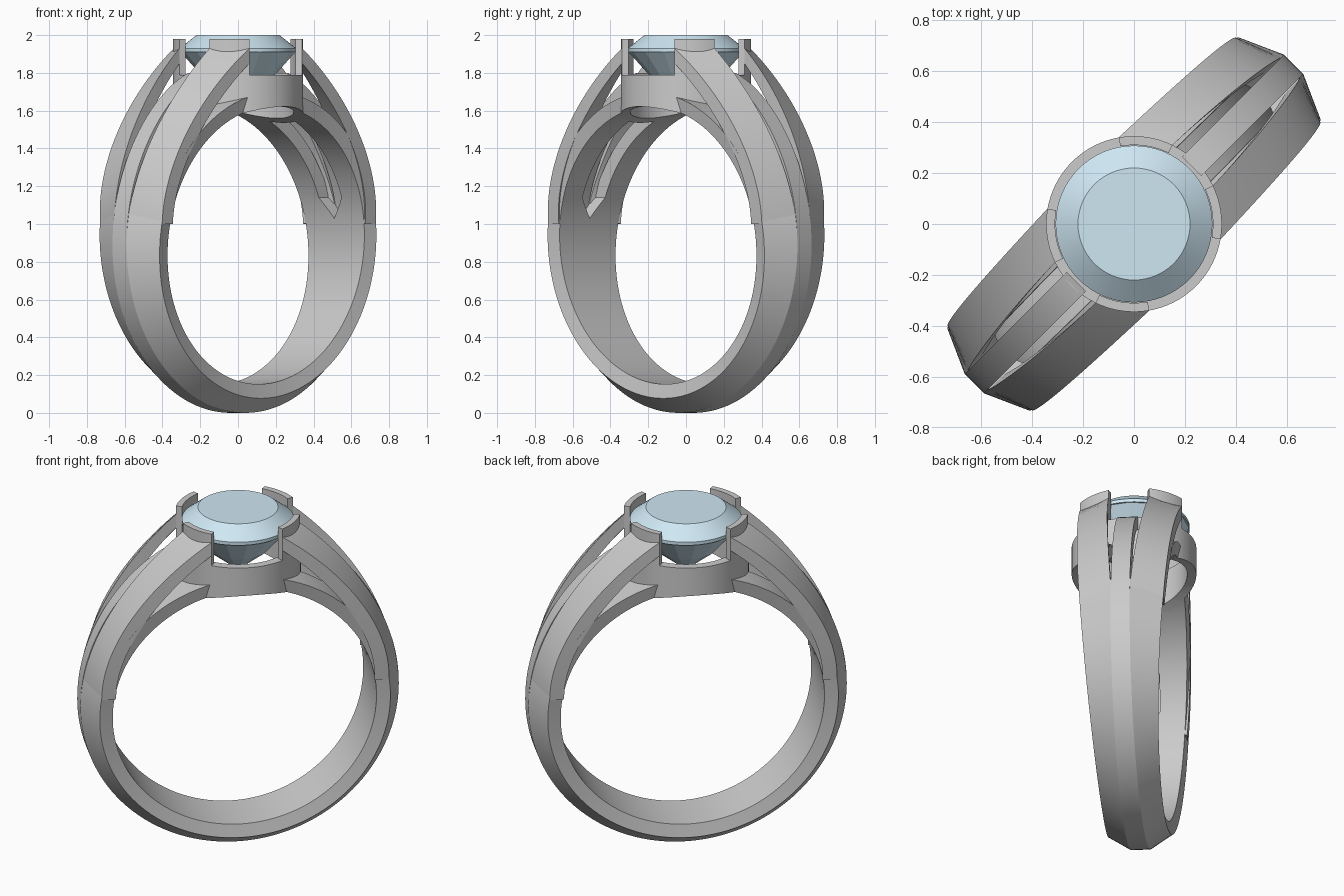
import bpy, bmesh, math
from mathutils import Matrix, Vector

if "Cube" in bpy.data.objects:
    bpy.data.objects.remove(bpy.data.objects["Cube"])

CZ, R_IN, R_EDGE, R_OUT = 0.887, 0.735, 0.81, 0.887   # band centre height and radii
SEAT_R = 0.345


def finish(name, bm):
    bmesh.ops.remove_doubles(bm, verts=bm.verts, dist=1e-5)
    bmesh.ops.recalc_face_normals(bm, faces=bm.faces)
    me = bpy.data.meshes.new(name)
    bm.to_mesh(me)
    bm.free()
    ob = bpy.data.objects.new(name, me)
    bpy.context.collection.objects.link(ob)
    return ob


def loft(name, rings, closed=False):
    """Skin a list of equal-length cross-sections."""
    bm = bmesh.new()
    vs = [[bm.verts.new(p) for p in ring] for ring in rings]
    n, k = len(vs), len(vs[0])
    for i in range(n if closed else n - 1):
        a, b = vs[i], vs[(i + 1) % n]
        for j in range(k):
            bm.faces.new((a[j], a[(j + 1) % k], b[(j + 1) % k], b[j]))
    if not closed:
        bm.faces.new(vs[0])
        bm.faces.new(vs[-1])
    return finish(name, bm)


def arc_wall(name, r0, r1, z0, z1, a0, a1, steps, closed=False):
    """Curved wall with a rectangular section, angles in degrees from +x."""
    rings = []
    for i in range(steps if closed else steps + 1):
        a = math.radians(a0 + (a1 - a0) * i / steps)
        c, s = math.cos(a), math.sin(a)
        rings.append([(r * c, r * s, z) for r, z in ((r0, z0), (r1, z0), (r1, z1), (r0, z1))])
    return loft(name, rings, closed)


def cylinder(name, r, depth, matrix):
    bm = bmesh.new()
    bmesh.ops.create_cone(bm, cap_ends=True, segments=96, radius1=r, radius2=r,
                          depth=depth, matrix=matrix)
    return finish(name, bm)


def cut(ob, cutter):
    cutter.hide_render = True
    mod = ob.modifiers.new("cut", 'BOOLEAN')
    mod.operation, mod.solver, mod.object = 'DIFFERENCE', 'EXACT', cutter
    bpy.context.view_layer.objects.active = ob
    bpy.ops.object.modifier_apply(modifier=mod.name)
    bpy.data.objects.remove(cutter)


def bezier(p, t):
    s = 1 - t
    return Vector(p[0]) * s**3 + Vector(p[1]) * 3*s*s*t + Vector(p[2]) * 3*s*t*t + Vector(p[3]) * t**3


def strip(name, edge_a, edge_b, thick, su=1, sv=1, steps=24):
    """Curved bar between two edge curves given as (x, y, z) bezier points."""
    rings = []
    for i in range(steps + 1):
        t = i / steps
        ang = t * math.pi / 2
        inward = Vector((-math.cos(ang), 0, -math.sin(ang))) * thick
        a, b = bezier(edge_a, t), bezier(edge_b, t)
        rings.append([(p.x * su, p.y * sv, p.z) for p in (a, b, b + inward, a + inward)])
    return loft(name, rings)


# Band: bevelled section, widening upwards, thinner above the split
rings = []
for i in range(128):
    a = 2 * math.pi * i / 128
    s, c = math.sin(a), -math.cos(a)
    z = CZ + R_EDGE * c
    w = 0.165 + 0.067 * z
    k = min(1, max(0, (z - 1.12) / 0.12))
    crest = R_OUT + (R_EDGE - R_OUT) * k
    sect = [(-w + 0.015, R_IN), (-w, R_EDGE), (-0.053, crest),
            (0.053, crest), (w, R_EDGE), (w - 0.015, R_IN)]
    rings.append([(r * s, v, CZ + r * c) for v, r in sect])
band = loft("band", rings, True)
cut(band, cylinder("head_cutter", SEAT_R - 0.01, 0.8, Matrix.Translation((0, 0, 1.8))))

# Pointed window through each shoulder
slot = [(0, 1.03), (0.085, 1.14), (0.1, 1.9), (-0.1, 1.9), (-0.085, 1.14)]
for su in (1, -1):
    cut(band, loft("slot_cutter", [[(su * u, v, z) for v, z in slot] for u in (0.31, 1.2)]))

# Seat: tube trimmed by the finger hole
seat = arc_wall("seat", 0.295, SEAT_R, 1.48, 1.79, 0, 360, 96, True)
cut(seat, cylinder("finger_cutter", R_IN, 2,
                   Matrix.Translation((0, 0, CZ)) @ Matrix.Rotation(math.pi / 2, 4, 'X')))
metal = [band, seat]

# Shoulder strips and prongs
inner = [(0.872, 0.053, 1.05), (0.82, 0.075, 1.38), (0.60, 0.105, 1.70), (0.326, 0.112, 1.93)]
outer = [(0.80, 0.232, 1.0), (0.81, 0.255, 1.32), (0.56, 0.27, 1.68), (0.198, 0.283, 1.93)]
mid = [(0.886, 0.92), (0.88, 1.30), (0.62, 1.68), (0.32, 1.80)]
for su in (1, -1):
    side = "right" if su > 0 else "left"
    edges = [[(u, v, z) for u, z in mid] for v in (-0.053, 0.053)]
    metal.append(strip(f"centre_strip_{side}", *edges, 0.08, su))
    for sv in (1, -1):
        tag = f"{side}_{'back' if sv > 0 else 'front'}"
        metal.append(strip(f"shoulder_strip_{tag}", inner, outer, 0.08, su, sv))
        prong = arc_wall(f"prong_{tag}", 0.31, SEAT_R, 1.75, 1.98, 19, 55, 10)
        prong.data.transform(Matrix.Diagonal((su, sv, 1, 1)))
        if su * sv < 0:
            prong.data.flip_normals()
        metal.append(prong)

# Gem: round crown, faceted pavilion
def disc_stack(name, levels, n):
    return loft(name, [[(r * math.cos(2 * math.pi * j / n), r * math.sin(2 * math.pi * j / n), z)
                        for j in range(n)] for r, z in levels])

crown = disc_stack("gem_crown", [(0.308, 1.91), (0.308, 1.93), (0.22, 2.0)], 64)
pavilion = disc_stack("gem_pavilion", [(0.305, 1.912), (0.17, 1.76), (0.01, 1.63)], 16)
mat = bpy.data.materials.new("pale_blue_gem")
mat.diffuse_color = (0.62, 0.80, 0.90, 1)
mat.use_nodes = True
mat.node_tree.nodes["Principled BSDF"].inputs["Base Color"].default_value = mat.diffuse_color
for g in (crown, pavilion):
    g.data.materials.append(mat)

# Turn the ring onto the diagonal and smooth the curved parts
for ob in metal + [crown, pavilion]:
    ob.data.transform(Matrix.Rotation(math.pi / 4, 4, 'Z'))
    bpy.ops.object.select_all(action='DESELECT')
    ob.select_set(True)
    bpy.context.view_layer.objects.active = ob
    if ob is not pavilion:
        bpy.ops.object.shade_smooth_by_angle(angle=math.radians(20))
